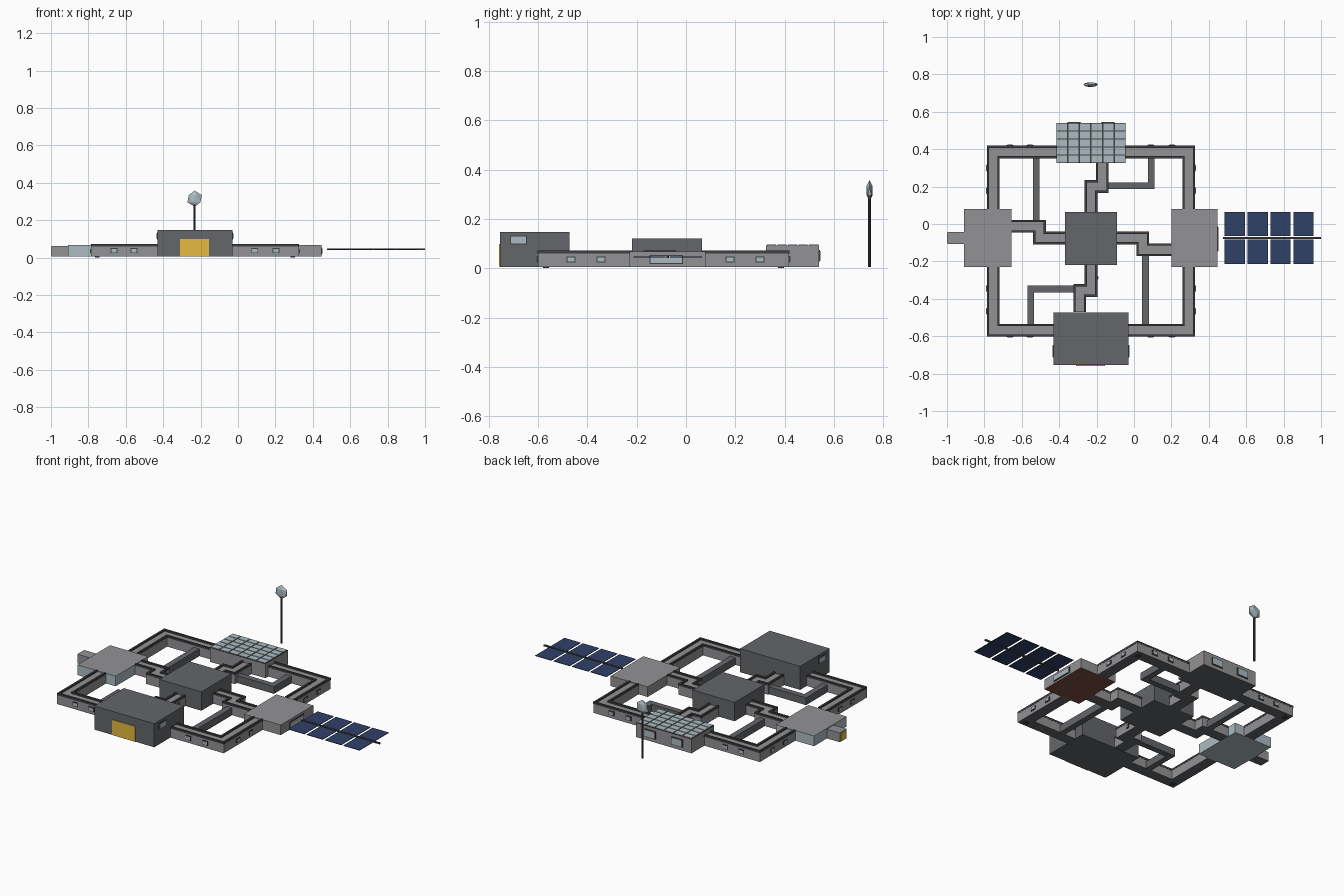
import bpy, bmesh
from mathutils import Vector

cube = bpy.data.objects.get("Cube")
if cube:
    bpy.data.objects.remove(cube)


def material(name, rgb):
    m = bpy.data.materials.new(name)
    m.use_nodes = True
    m.diffuse_color = (*rgb, 1)
    m.node_tree.nodes["Principled BSDF"].inputs["Base Color"].default_value = (*rgb, 1)
    return m


LIGHT = material("light grey", (.29, .29, .3))
DARK = material("dark grey", (.125, .132, .142))
RIM = material("charcoal", (.05, .052, .055))
GLASS = material("pale blue glass", (.42, .5, .54))
NAVY = material("solar navy", (.03, .052, .14))
YELLOW = material("door yellow", (.8, .5, .05))
RUST = material("rust brown", (.2, .075, .055))
BASE = 0.006


def finish(name, bm, mats, rule=None):
    bmesh.ops.recalc_face_normals(bm, faces=bm.faces)
    bm.normal_update()
    if rule:
        for f in bm.faces:
            f.material_index = rule(f.normal)
    me = bpy.data.meshes.new(name)
    bm.to_mesh(me)
    bm.free()
    for m in mats:
        me.materials.append(m)
    ob = bpy.data.objects.new(name, me)
    bpy.context.collection.objects.link(ob)
    return ob


def box(name, x, y, z, mats, rule=None):
    """Box from (min, max) pairs."""
    bm = bmesh.new()
    bmesh.ops.create_cube(bm, size=1)
    for v in bm.verts:
        v.co = [(a + b) / 2 + c * (b - a) for (a, b), c in zip((x, y, z), v.co)]
    return finish(name, bm, mats, rule)


def sweep(name, path, lo, hi, z0, z1, mats, rule=None):
    """Mitred rectangular section between side offsets lo..hi along a path."""
    pts = [Vector(p) for p in path]
    bm = bmesh.new()
    rings = []
    for i, p in enumerate(pts):
        dirs = []
        if i > 0:
            dirs.append((p - pts[i - 1]).normalized())
        if i < len(pts) - 1:
            dirs.append((pts[i + 1] - p).normalized())
        side = sum((Vector((-d.y, d.x)) for d in dirs), Vector((0, 0)))
        side /= side.length_squared / len(dirs)
        rings.append([bm.verts.new((*(p + side * o), z))
                      for o, z in ((lo, z0), (hi, z0), (hi, z1), (lo, z1))])
    for a, b in zip(rings, rings[1:]):
        for k in range(4):
            bm.faces.new((a[k], a[(k + 1) % 4], b[(k + 1) % 4], b[k]))
    bm.faces.new(rings[0])
    bm.faces.new(rings[-1])
    return finish(name, bm, mats, rule)


def underside(n):
    return 1 if n.z < -.5 else 0


def corridor(name, path):
    sweep(name, path, -.033, .033, BASE, .063, [LIGHT, DARK], underside)
    for s, side in ((1, "left"), (-1, "right")):
        lo, hi = sorted((s * .022, s * .034))
        sweep(f"{name}_{side}_rim", path, lo, hi, .06, .072, [RIM])


def plate(name, axis, sign, wall, u, z, w, h, t, mat):
    across = (u - w / 2, u + w / 2)
    depth = tuple(sorted((wall - sign * .002, wall + sign * t)))
    x, y = (depth, across) if axis == "x" else (across, depth)
    box(name, x, y, (z - h / 2, z + h / 2), [mat])


def window(name, axis, sign, wall, u, z, w, h):
    plate(name + "_frame", axis, sign, wall, u, z, w, h, .004, RIM)
    plate(name + "_pane", axis, sign, wall, u, z, w - .008, h - .008, .006, GLASS)


# Outer ring corridors, one corner at a time
W, E, N, S = -.752, .293, .385, -.568
corridor("ring_front_right", [(W, -.23), (W, S), (-.43, S)])
corridor("ring_front_left", [(-.03, S), (E, S), (E, -.23)])
corridor("ring_back_left", [(E, .08), (E, N), (-.045, N)])
corridor("ring_back_right", [(-.415, N), (W, N), (W, .08)])

# Stepped corridors to the hub
corridor("hub_corridor_right", [(-.655, -.012), (-.505, -.012), (-.505, -.075), (-.37, -.075)])
corridor("hub_corridor_left", [(-.09, -.075), (.047, -.075), (.047, -.138), (.2, -.138)])
corridor("hub_corridor_back", [(-.17, .325), (-.17, .2), (-.23, .2), (-.23, .065)])
corridor("hub_corridor_front", [(-.23, -.22), (-.23, -.355), (-.29, -.355), (-.29, -.47)])

# Narrow service passages
for i, path in enumerate((
        [(-.522, N - .033), (-.522, .021)],
        [(-.137, .204), (.092, .204), (.092, N - .033)],
        [(-.323, -.348), (-.552, -.348), (-.552, S + .033)],
        [(.062, -.171), (.062, S + .033)])):
    sweep(f"service_passage_{i + 1}", path, -.018, .018, BASE, .05, [DARK])

# Ring windows on all four outer sides
for u in (-.663, -.556, .09, .203):
    window("front_ring_window", "y", -1, S - .033, u, .037, .036, .026)
    window("back_ring_window", "y", 1, N + .033, u, .037, .036, .026)
for u in (-.466, -.345, .178, .3):
    window("left_ring_window", "x", 1, E + .033, u, .035, .036, .024)
    window("right_ring_window", "x", -1, W - .033, u, .035, .036, .024)
window("front_corridor_window", "x", 1, -.197, -.287, .037, .02, .024)

# Hub and hangar
box("hub", (-.37, -.09), (-.22, .065), (BASE, .12), [DARK])
box("hangar", (-.43, -.03), (-.755, -.473), (BASE, .148), [DARK])
plate("hangar_door", "y", -1, -.755, -.232, .053, .155, .092, .004, YELLOW)
for s, wall in ((1, -.03), (-1, -.43)):
    window("hangar_window", "x", s, wall, -.68, .115, .068, .036)

# Greenhouse with a paned roof
gx, gy = (-.415, -.045), (.325, .54)
box("greenhouse", gx, gy, (BASE, .09), [LIGHT, DARK], underside)
box("greenhouse_roof_frame", gx, gy, (.089, .093), [RIM])
cols, rows = 6, 5
dx, dy = (gx[1] - gx[0]) / cols, (gy[1] - gy[0]) / rows
for i in range(cols):
    for j in range(rows):
        x, y = gx[0] + i * dx, gy[0] + j * dy
        box("roof_pane", (x + .004, x + dx - .004), (y + .003, y + dy - .003),
            (.092, .096), [GLASS])
for u in (-.32, -.14):
    window("greenhouse_window", "y", 1, gy[1], u, .05, .075, .046)

# Right module with airlock
box("right_module", (-.91, -.655), (-.23, .08), (BASE, .067), [GLASS, LIGHT],
    lambda n: 1 if n.z > .5 else 0)
box("airlock", (-.996, -.91), (-.108, -.043), (BASE, .062), [LIGHT, DARK], underside)
plate("airlock_door", "x", -1, -.996, -.076, .034, .052, .046, .004, YELLOW)

# Left module with window
box("left_module", (.2, .446), (-.23, .08), (BASE, .067), [LIGHT, RUST], underside)
window("left_module_window", "x", 1, .446, -.08, .035, .135, .036)

# Solar array
box("solar_boom", (.476, 1), (-.08, -.07), (.041, .049), [RIM])
for i in range(4):
    x = .485 + i * .1225
    for y in (-.214, -.065):
        box("solar_panel", (x, x + .108), (y, y + .13), (.044, .047), [NAVY])

# Antenna mast and faceted dish
bm = bmesh.new()
bmesh.ops.create_cone(bm, segments=8, radius1=.006, radius2=.006, depth=.29, cap_ends=True)
mast = finish("antenna_mast", bm, [RIM])
mast.location = (-.232, .745, .151)
bm = bmesh.new()
bmesh.ops.create_icosphere(bm, subdivisions=1, radius=1)
dish = finish("antenna_dish", bm, [GLASS])
dish.scale = (.043, .014, .043)
dish.location = (-.232, .745, .315)

# Small feet
for x in (W, E):
    for y in (S, N):
        box("foot", (x - .012, x + .012), (y - .012, y + .012), (0, BASE + .002), [RIM])
